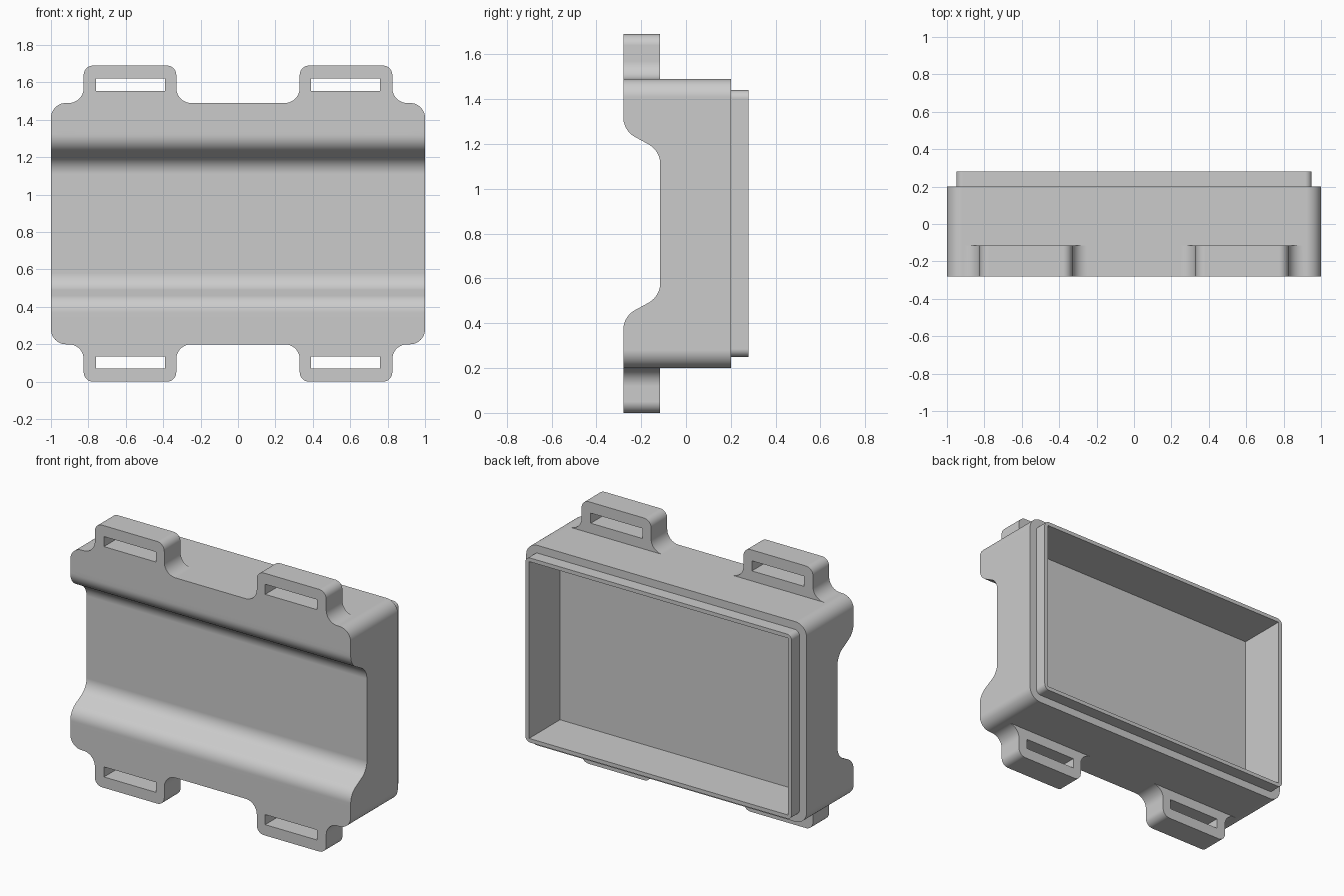
import bpy
import bmesh
from math import radians
from mathutils import Vector

if "Cube" in bpy.data.objects:
    bpy.data.objects.remove(bpy.data.objects["Cube"], do_unlink=True)

MID = 0.845                      # height of the mirror plane
FRONT, SHELF, SHOULDER, BACK = -0.28, -0.115, 0.2, 0.28
FLOOR = -0.035

grey = bpy.data.materials.new("plain grey")
grey.use_nodes = True
colour = (0.6, 0.6, 0.6, 1)
grey.diffuse_color = colour
grey.node_tree.nodes["Principled BSDF"].inputs["Base Color"].default_value = colour


def rounded(corners, segments=10):
    """Outline from (u, v, tangent length) corners with circular fillets."""
    out = []
    for i, (u, v, t) in enumerate(corners):
        p = Vector((u, v))
        if t == 0:
            out.append(p)
            continue
        a = (Vector(corners[i - 1][:2]) - p).normalized()
        b = (Vector(corners[(i + 1) % len(corners)][:2]) - p).normalized()
        half = a.angle(b) / 2
        bis = (a + b).normalized()
        centre = p + bis * (t / max(a.dot(bis), 1e-6))
        start, end = p + a * t - centre, p + b * t - centre
        radius = start.length
        for k in range(segments + 1):
            d = start.normalized().slerp(end.normalized(), k / segments)
            out.append(centre + d.normalized() * radius)
    return out


def rect(hw, hh, t=0):
    return rounded([(-hw, MID - hh, t), (hw, MID - hh, t),
                    (hw, MID + hh, t), (-hw, MID + hh, t)])


def prism(bm, outline, lo, hi, axis="Y"):
    """Extrude an outline along y (outline is x, z) or x (outline is y, z)."""
    def place(p, d):
        return (p.x, d, p.y) if axis == "Y" else (d, p.x, p.y)
    near = [bm.verts.new(place(p, lo)) for p in outline]
    far = [bm.verts.new(place(p, hi)) for p in outline]
    faces = [bm.faces.new(near), bm.faces.new(far[::-1])]
    n = len(outline)
    for i in range(n):
        j = (i + 1) % n
        faces.append(bm.faces.new((near[j], near[i], far[i], far[j])))
    bmesh.ops.recalc_face_normals(bm, faces=faces)


def make(name, parts):
    bm = bmesh.new()
    for part in parts:
        prism(bm, *part)
    mesh = bpy.data.meshes.new(name)
    bm.to_mesh(mesh)
    bm.free()
    mesh.materials.append(grey)
    ob = bpy.data.objects.new(name, mesh)
    bpy.context.collection.objects.link(ob)
    return ob


def combine(target, tool, operation):
    mod = target.modifiers.new(operation.lower(), "BOOLEAN")
    mod.operation, mod.object, mod.solver = operation, tool, "EXACT"
    bpy.context.view_layer.objects.active = target
    bpy.ops.object.modifier_apply(modifier=mod.name)
    bpy.data.objects.remove(tool, do_unlink=True)


def mirrored(points):
    """The four copies of an outline given relative to the mirror planes."""
    return [[Vector((p.x * sx, MID + p.y * sz)) for p in points]
            for sx in (1, -1) for sz in (1, -1)]


# Main block and the narrower lip behind it
case = make("case_body", [(rect(1, 0.645, 0.08), FRONT, SHOULDER)])
combine(case, make("lip", [(rect(0.95, 0.595, 0.035), SHOULDER - 0.1, BACK)]), "UNION")

# Four strap tabs with flared roots
edge = 0.645
tab = rounded([(0.25, edge - 0.05, 0), (0.25, edge, 0), (0.33, edge, 0.0799),
               (0.33, edge + 0.2, 0.05), (0.825, edge + 0.2, 0.05),
               (0.825, edge, 0.0799), (0.905, edge, 0), (0.905, edge - 0.05, 0)])
combine(case, make("strap_tabs", [(t, FRONT, SHELF) for t in mirrored(tab)]), "UNION")

# Cutters: strap slots, rear cavity and the wide front channel
slot = [Vector(p) for p in ((0.39, 0.71), (0.76, 0.71), (0.76, 0.775), (0.39, 0.775))]
cuts = [(s, FRONT - 0.1, SHELF + 0.05) for s in mirrored(slot)]
cuts.append((rect(0.923, 0.57), FLOOR, BACK + 0.1))
outer, inner = 0.415, 0.325
channel = rounded([(FRONT, MID + outer, 0.06), (SHELF, MID + inner, 0.06),
                   (SHELF, MID - inner, 0.06), (FRONT, MID - outer, 0.06),
                   (FRONT, MID - 0.5, 0), (FRONT - 0.1, MID - 0.5, 0),
                   (FRONT - 0.1, MID + 0.5, 0), (FRONT, MID + 0.5, 0)])
cuts.append((channel, -1.1, 1.1, "X"))
cutter = make("cutters", cuts)
cutter.hide_render = True
combine(case, cutter, "DIFFERENCE")

# Smooth curves, crisp edges
bpy.ops.object.select_all(action="DESELECT")
case.select_set(True)
bpy.context.view_layer.objects.active = case
bpy.ops.object.shade_smooth_by_angle(angle=radians(30))
weighted = case.modifiers.new("weighted_normals", "WEIGHTED_NORMAL")
weighted.keep_sharp = True
